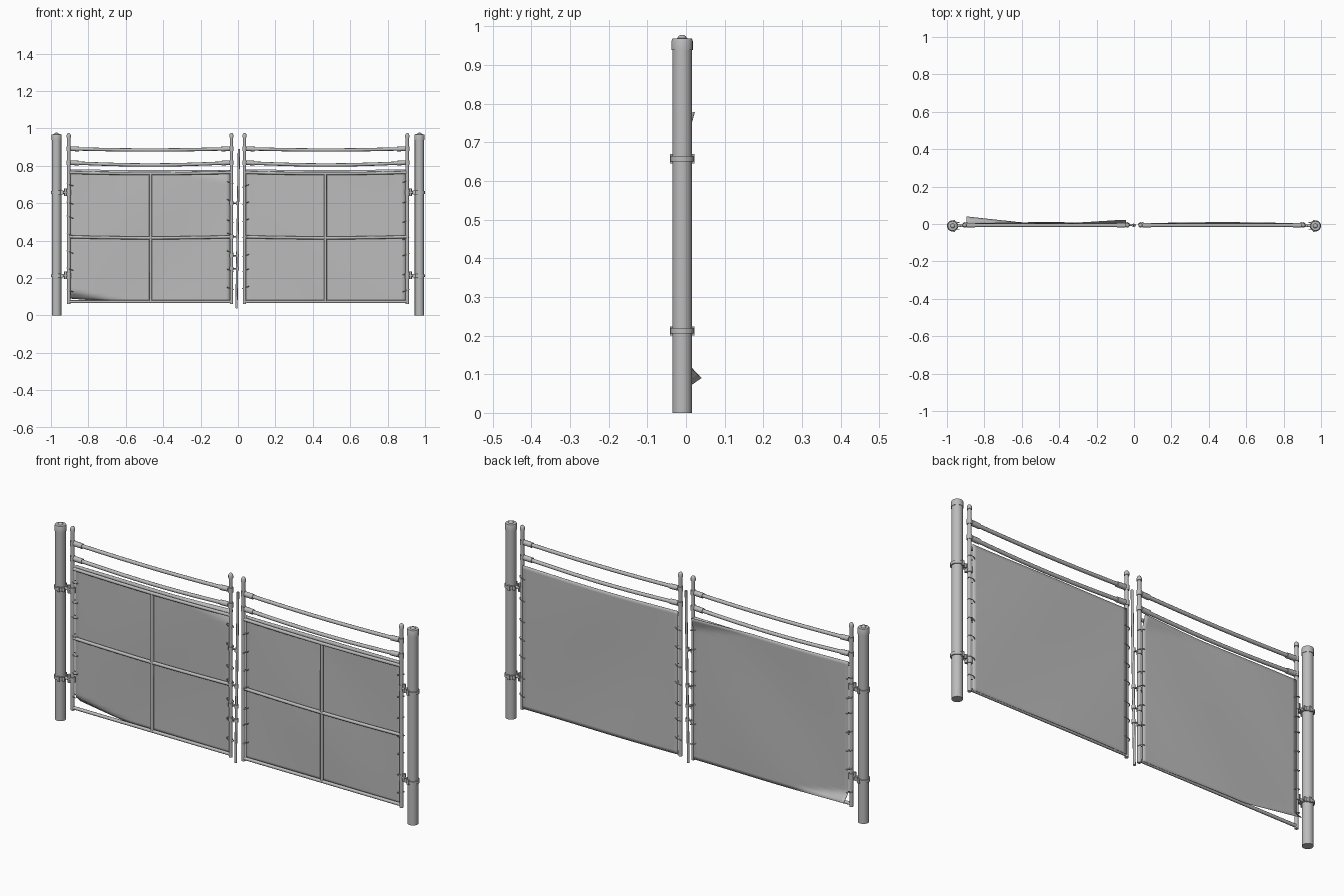
import bpy, bmesh, math, random
from mathutils import Vector

cube = bpy.data.objects.get("Cube")
if cube:
    bpy.data.objects.remove(cube, do_unlink=True)
random.seed(4)

steel = bpy.data.materials.new("galvanised_grey")
steel.use_nodes = True
GREY = (0.5, 0.5, 0.5, 1)
steel.diffuse_color = GREY
steel.node_tree.nodes["Principled BSDF"].inputs["Base Color"].default_value = GREY

FY = -0.007   # depth of the tube frame
PY = -0.01    # depth of the posts


def finish(name, bm, smooth=True):
    me = bpy.data.meshes.new(name)
    bm.to_mesh(me)
    bm.free()
    me.materials.append(steel)
    ob = bpy.data.objects.new(name, me)
    bpy.context.collection.objects.link(ob)
    if smooth:
        bpy.ops.object.select_all(action='DESELECT')
        ob.select_set(True)
        bpy.context.view_layer.objects.active = ob
        bpy.ops.object.shade_smooth_by_angle(angle=math.radians(40))
    return ob


def add_lathe(bm, profile, x, y, n=16):
    """Turn (radius, z) pairs around a vertical axis."""
    rings = []
    for r, z in profile:
        rings.append([bm.verts.new((x + r * math.cos(2 * math.pi * i / n),
                                    y + r * math.sin(2 * math.pi * i / n), z)) for i in range(n)])
    for a, b in zip(rings, rings[1:]):
        for i in range(n):
            j = (i + 1) % n
            bm.faces.new((a[i], a[j], b[j], b[i]))
    bm.faces.new(rings[0][::-1])
    bm.faces.new(rings[-1])


def add_tube(bm, pts, r, n=10):
    """Sweep a round section along a path."""
    pts = [Vector(p) for p in pts]
    rings = []
    for k, p in enumerate(pts):
        t = (pts[min(k + 1, len(pts) - 1)] - pts[max(k - 1, 0)]).normalized()
        u = t.cross(Vector((0, 1, 0))).normalized()
        if u.length < 0.5:
            u = Vector((1, 0, 0))
        v = t.cross(u)
        rings.append([bm.verts.new(p + r * (math.cos(2 * math.pi * i / n) * u
                                            + math.sin(2 * math.pi * i / n) * v)) for i in range(n)])
    for a, b in zip(rings, rings[1:]):
        for i in range(n):
            j = (i + 1) % n
            bm.faces.new((a[i], a[j], b[j], b[i]))
    bm.faces.new(rings[0][::-1])
    bm.faces.new(rings[-1])


def add_box(bm, centre, size):
    vs = bmesh.ops.create_cube(bm, size=1)["verts"]
    for v in vs:
        v.co = Vector([centre[i] + v.co[i] * size[i] for i in range(3)])


def sagging(s, z, sag, steps=12):
    """Path of a horizontal rail that droops in the middle."""
    out = []
    for k in range(steps + 1):
        t = k / steps
        out.append((s * (0.035 + 0.87 * t), FY, z - sag * math.sin(math.pi * t)))
    return out


def build_sheet(name, s):
    """Thin cladding sheet behind the frame, with two lifted corners on the right leaf."""
    bm = bmesh.new()
    nx, nz = 40, 40
    grid = []
    for i in range(nx + 1):
        col = []
        for k in range(nz + 1):
            t, h = i / nx, k / nz
            x, z = s * (0.043 + 0.853 * t), 0.068 + 0.709 * h
            bulge = math.sin(math.pi * t) * (0.5 + 0.5 * math.sin(5 * h + 4 * t + s))
            y = 0.003 + 0.006 * bulge
            z += 0.004 * h * (2 * t - 1) ** 2
            if s < 0:
                low = max(0, 1 - (x + 0.896) / 0.29 - (z - 0.068) / 0.06)
                top = max(0, 1 - (-0.043 - x) / 0.32 - (0.777 - z) / 0.06)
                y += 0.037 * low + 0.019 * min(top, 1)
                z += 0.022 * low - 0.003 * top
            col.append(bm.verts.new((x, y, z)))
        grid.append(col)
    for i in range(nx):
        for k in range(nz):
            q = [grid[i][k], grid[i + 1][k], grid[i + 1][k + 1], grid[i][k + 1]]
            bm.faces.new(q if s > 0 else q[::-1])
    ob = finish(name, bm)
    mod = ob.modifiers.new("thickness", 'SOLIDIFY')
    mod.thickness = 0.0015
    mod.offset = 0


for s, side in ((1, "left"), (-1, "right")):
    # Gate post with a domed cap
    bm = bmesh.new()
    add_lathe(bm, [(0.025, 0), (0.025, 0.94)], s * 0.97, PY, 24)
    finish(side + "_post", bm)
    bm = bmesh.new()
    add_lathe(bm, [(0.0275, 0.938), (0.0275, 0.962), (0.025, 0.968), (0.012, 0.969),
                   (0.010, 0.974), (0.005, 0.977)], s * 0.97, PY, 24)
    finish(side + "_post_cap", bm)

    # Hinges: band on the post, bolted ears, arm, pin and collar
    bm = bmesh.new()
    for z in (0.212, 0.657):
        add_lathe(bm, [(0.025, z - 0.007), (0.030, z - 0.007), (0.030, z + 0.007),
                       (0.025, z + 0.007)], s * 0.97, PY, 24)
        for e in (-1, 1):
            add_box(bm, (s * 0.962, PY + e * 0.028, z), (0.012, 0.008, 0.024))
            add_box(bm, (s * 0.945, PY + e * 0.018, z), (0.022, 0.004, 0.020))
        add_tube(bm, [(s * 0.945, PY, z), (s * 0.905, PY, z)], 0.007)
        add_lathe(bm, [(0.007, z - 0.018), (0.007, z + 0.022)], s * 0.922, PY, 10)
        add_lathe(bm, [(0.0125, z - 0.014), (0.0125, z + 0.014)], s * 0.905, FY, 14)
    finish(side + "_hinges", bm)

    # Tall uprights of the leaf, with ball tops
    for x, label in ((0.905, "outer"), (0.035, "inner")):
        bm = bmesh.new()
        add_lathe(bm, [(0.009, 0.06), (0.009, 0.95), (0.0115, 0.951), (0.0115, 0.963),
                       (0.008, 0.971), (0.003, 0.975)], s * x, FY, 14)
        finish(f"{side}_{label}_upright", bm)

    # Frame rails and middle upright
    bm = bmesh.new()
    for z, sag in ((0.073, 0.0), (0.420, 0.006), (0.764, 0.006)):
        add_tube(bm, sagging(s, z, sag), 0.008)
    add_tube(bm, [(s * 0.467, FY, 0.073), (s * 0.467, FY, 0.76)], 0.008)
    finish(side + "_frame", bm)

    # Two upper rails with end cups
    for z, sag, label in ((0.891, 0.007, "top"), (0.816, 0.012, "lower")):
        bm = bmesh.new()
        path = sagging(s, z, sag)
        add_tube(bm, path, 0.009)
        for x, d in ((0.045, 1), (0.895, -1)):
            add_tube(bm, [(s * x, FY, z), (s * (x + d * 0.045), FY, z - 0.002)], 0.0125)
            add_lathe(bm, [(0.012, z - 0.012), (0.012, z + 0.012)],
                      s * (0.035 if d > 0 else 0.905), FY, 14)
        finish(f"{side}_{label}_rail", bm)

    build_sheet(side + "_sheet", s)

    # Wire ties lacing the sheet edges to the uprights
    bm = bmesh.new()
    for x, d in ((0.905, -1), (0.035, 1)):
        for k in range(7):
            z = 0.14 + k * 0.094 + random.uniform(-0.015, 0.015)
            ring = []
            for i in range(11):
                a = 2 * math.pi * i / 10
                ring.append((s * (x + d * 0.006 + 0.017 * math.cos(a)),
                             FY + 0.004 + 0.012 * math.sin(a), z + 0.006 * math.cos(a)))
            add_tube(bm, ring, 0.002, 6)
    finish(side + "_ties", bm)

# Drop bolt between the leaves, with guide brackets
bm = bmesh.new()
add_tube(bm, [(-0.008, FY, 0.038), (0.005, FY, 0.89)], 0.006)
finish("drop_bolt", bm)
bm = bmesh.new()
for z in (0.25, 0.32, 0.42, 0.60):
    add_tube(bm, [(-0.035, FY, z), (-0.004, FY, z)], 0.004, 8)
    add_lathe(bm, [(0.009, z - 0.009), (0.009, z + 0.009)], -0.003, FY, 12)
    add_lathe(bm, [(0.0115, z - 0.009), (0.0115, z + 0.009)], -0.035, FY, 12)
finish("bolt_guides", bm)
